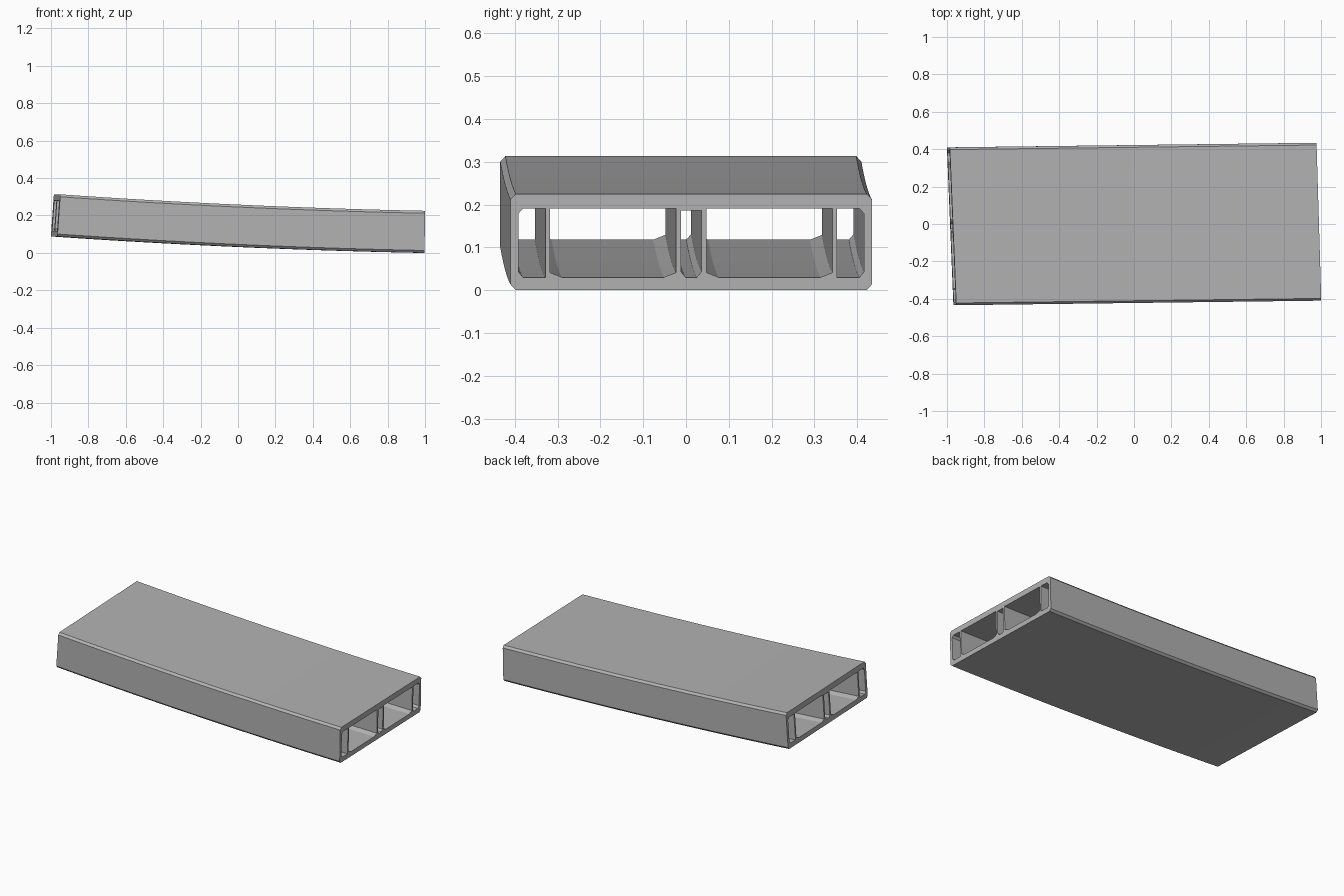
import bpy
import bmesh

cube = bpy.data.objects.get("Cube")
if cube:
    bpy.data.objects.remove(cube, do_unlink=True)

SEGMENTS = 20
HALF_WIDTH, HEIGHT = 0.422, 0.225
FLOOR, CEILING = 0.03, 0.191


def chamfered(y0, y1, z0, z1, cuts):
    """Rectangle loop; cuts give (dy, dz) for the corners, from low-left anticlockwise."""
    (a, b), (c, d), (e, f), (g, h) = cuts
    loop = [(y0, z0 + b), (y0 + a, z0), (y1 - c, z0), (y1, z0 + d),
            (y1, z1 - f), (y1 - e, z1), (y0 + g, z1), (y0, z1 - h)]
    return list(dict.fromkeys(loop))


def mirrored(loop):
    return [(-y, z) for y, z in reversed(loop)]


def place(u, y, z):
    """Sweep a section point along the gently bending path, u from -1 to 1."""
    slope = (0.024 * u - 0.044) / 0.983
    skew = 0.0355 - 0.0055 * u
    x = 0.0005 + 0.9835 * u - skew * y - slope * z
    return x, y + 0.0122 * u, z + 0.032 - 0.044 * u + 0.012 * u * u


# Section: outer skin and five channels
none, small = (0, 0), (0.012, 0.013)
shallow, low = (0.028, 0.011), (0.011, 0.013)
skin = chamfered(-HALF_WIDTH, HALF_WIDTH, 0, HEIGHT, [small] * 4)
side = chamfered(0.341, 0.404, FLOOR, CEILING, [none, low, low, none])
wide = chamfered(0.036, 0.330, FLOOR, CEILING, [shallow, shallow, none, none])
middle = chamfered(-0.024, 0.024, FLOOR, CEILING - 0.005, [low, low, none, none])
loops = [skin, side, mirrored(side), wide, mirrored(wide), middle]

# Sweep each loop, then close the ends around the openings
bm = bmesh.new()
end_edges = [[], []]
for loop in loops:
    rings = [[bm.verts.new(place(2 * i / SEGMENTS - 1, y, z)) for y, z in loop]
             for i in range(SEGMENTS + 1)]
    n = len(loop)
    for near, far in zip(rings, rings[1:]):
        for j in range(n):
            k = (j + 1) % n
            bm.faces.new((near[j], near[k], far[k], far[j]))
    for edges, ring in zip(end_edges, (rings[0], rings[-1])):
        edges += [bm.edges.get((ring[j], ring[(j + 1) % n])) for j in range(n)]
for edges in end_edges:
    bmesh.ops.triangle_fill(bm, edges=edges, use_beauty=True, use_dissolve=False)
bmesh.ops.recalc_face_normals(bm, faces=bm.faces)

mesh = bpy.data.meshes.new("hollow_plank")
bm.to_mesh(mesh)
bm.free()
plank = bpy.data.objects.new("hollow_plank", mesh)
bpy.context.collection.objects.link(plank)

# Plain grey finish
grey = bpy.data.materials.new("grey")
grey.use_nodes = True
colour = (0.45, 0.45, 0.45, 1)
grey.diffuse_color = colour
grey.node_tree.nodes["Principled BSDF"].inputs["Base Color"].default_value = colour
mesh.materials.append(grey)

bpy.context.view_layer.objects.active = plank
plank.select_set(True)
bpy.ops.object.shade_smooth_by_angle(angle=0.35)
